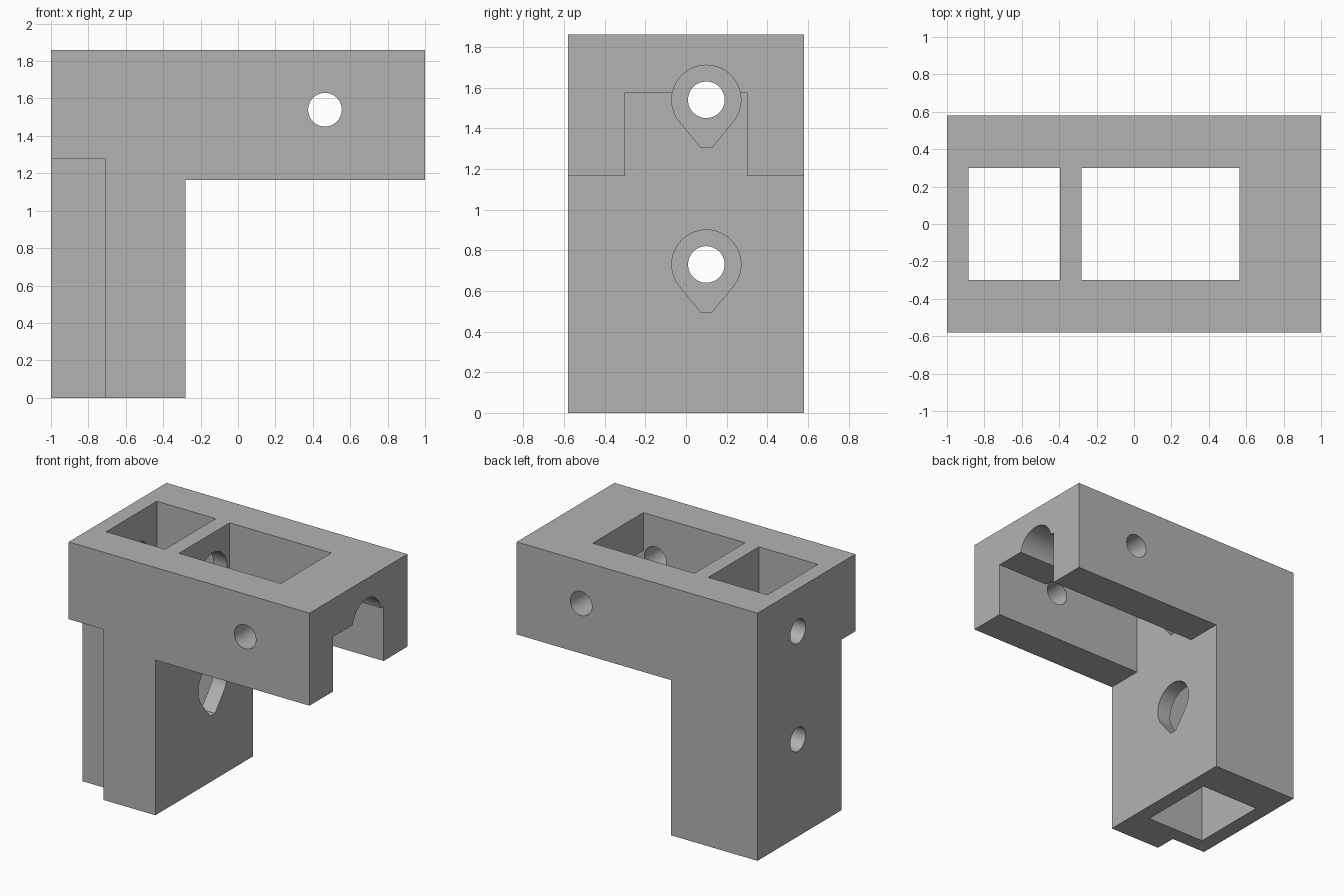
import bpy
import bmesh
from math import acos, atan2, cos, hypot, pi, sin

cube = bpy.data.objects.get("Cube")
if cube:
    bpy.data.objects.remove(cube, do_unlink=True)

grey = bpy.data.materials.new("plain grey")
grey.use_nodes = True
colour = (0.45, 0.45, 0.45, 1)
grey.diffuse_color = colour
grey.node_tree.nodes["Principled BSDF"].inputs["Base Color"].default_value = colour


def prism(name, profile, axis, start, end):
    """Extrude a 2D profile along one axis."""
    def place(u, v, w):
        return {"x": (w, u, v), "y": (u, w, v), "z": (u, v, w)}[axis]
    bm = bmesh.new()
    low, high = [[bm.verts.new(place(u, v, w)) for u, v in profile] for w in (start, end)]
    bm.faces.new(low)
    bm.faces.new(high)
    for i in range(len(profile)):
        j = (i + 1) % len(profile)
        bm.faces.new((low[i], low[j], high[j], high[i]))
    bmesh.ops.recalc_face_normals(bm, faces=bm.faces)
    mesh = bpy.data.meshes.new(name)
    bm.to_mesh(mesh)
    bm.free()
    mesh.materials.append(grey)
    obj = bpy.data.objects.new(name, mesh)
    bpy.context.collection.objects.link(obj)
    return obj


def rect(u0, u1, v0, v1):
    return [(u0, v0), (u1, v0), (u1, v1), (u0, v1)]


def arc(u, v, r, a0, a1, steps):
    return [(u + r * cos(a0 + (a1 - a0) * i / steps), v + r * sin(a0 + (a1 - a0) * i / steps))
            for i in range(steps + 1)]


def circle(u, v, r):
    return arc(u, v, r, 0, 2 * pi, 48)[:-1]


def teardrop(u, v, r=0.17, tip=0.027, drop=0.235):
    """Circle with tangent sides running down to a blunt tip."""
    a = atan2(-drop, tip) + acos(r / hypot(tip, drop))
    return arc(u, v, r, a, pi - a, 48) + [(u - tip, v - drop), (u + tip, v - drop)]


def cut(target, cutter):
    cutter.hide_render = True
    mod = target.modifiers.new("cut", "BOOLEAN")
    mod.operation = "DIFFERENCE"
    mod.solver = "EXACT"
    mod.object = cutter
    bpy.context.view_layer.objects.active = target
    bpy.ops.object.modifier_apply(modifier=mod.name)
    bpy.data.objects.remove(cutter, do_unlink=True)


WIDTH, TOP, ARM, FACE, BAY = 0.58, 1.86, 1.165, -0.28, 0.3

# L-shaped body: upright leg and overhanging arm
bracket = prism("bracket", [(-1, 0), (FACE, 0), (FACE, ARM), (1, ARM), (1, TOP), (-1, TOP)],
                "y", -WIDTH, WIDTH)

# Shaft through the leg, and the arm bay with its open end notch
cut(bracket, prism("leg_shaft", rect(-0.885, -0.395, -BAY, BAY), "z", -1, 3))
cut(bracket, prism("arm_bay", [(FACE, ARM), (-0.2, 1), (1.2, 1), (1.2, 1.575),
                               (0.565, 1.575), (0.565, 2), (FACE, 2)], "y", -BAY, BAY))

# Recess on the front outer corner of the leg
cut(bracket, prism("corner_recess", rect(-1.2, -0.71, -0.2, 1.28), "y", -1, -0.415))

# Screw holes in the outer wall, with teardrop openings opposite
for height in (0.73, 1.54):
    cut(bracket, prism("screw_hole", circle(0.1, height, 0.09), "x", -1.2, -0.7))
    cut(bracket, prism("teardrop_opening", teardrop(0.1, height), "x", -0.6, 1.2))

# Cross pin hole through both sides of the arm
cut(bracket, prism("pin_hole", circle(0.465, 1.54, 0.09), "y", -1, 1))

# Smooth bores, crisp corners
bpy.ops.object.select_all(action="DESELECT")
bracket.select_set(True)
bpy.context.view_layer.objects.active = bracket
bpy.ops.object.shade_smooth_by_angle(angle=pi / 6)
